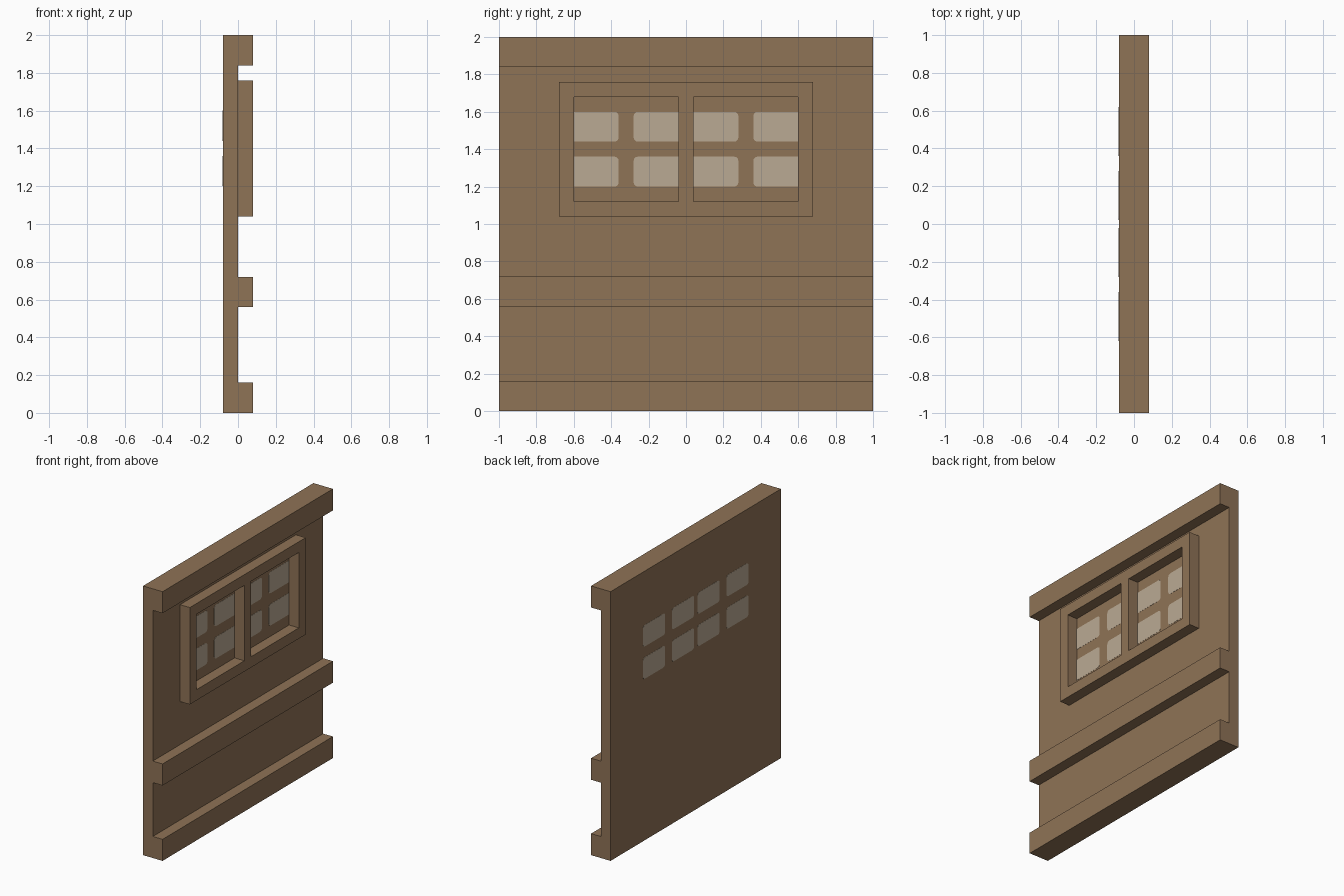
import bpy, bmesh, math
from mathutils import Vector

cube = bpy.data.objects.get("Cube")
if cube:
    bpy.data.objects.remove(cube, do_unlink=True)


def material(name, rgb):
    # sRGB bytes to linear
    lin = [((c / 255 + 0.055) / 1.055) ** 2.4 for c in rgb] + [1]
    m = bpy.data.materials.new(name)
    m.use_nodes = True
    m.diffuse_color = lin
    m.node_tree.nodes["Principled BSDF"].inputs["Base Color"].default_value = lin
    return m


WOOD = material("brown wood", (143, 115, 86))
GLASS = material("pale glass", (186, 170, 148))


def extruded(name, polygons, offset, mat):
    """Flat polygons sharing corners, extruded along one axis into a closed solid."""
    bm = bmesh.new()
    for poly in polygons:
        bm.faces.new([bm.verts.new(p) for p in poly])
    bmesh.ops.remove_doubles(bm, verts=bm.verts[:], dist=1e-5)
    ext = bmesh.ops.extrude_face_region(bm, geom=bm.faces[:], use_keep_orig=True)
    moved = [g for g in ext["geom"] if isinstance(g, bmesh.types.BMVert)]
    bmesh.ops.translate(bm, verts=moved, vec=Vector(offset))
    bmesh.ops.recalc_face_normals(bm, faces=bm.faces[:])
    mesh = bpy.data.meshes.new(name)
    bm.to_mesh(mesh)
    bm.free()
    mesh.materials.append(mat)
    obj = bpy.data.objects.new(name, mesh)
    bpy.context.collection.objects.link(obj)
    return obj


# Wall panel: board with three rails, one section swept along y
BACK, FACE, PROUD = -0.08, 0.0, 0.08
section = [(BACK, 0)]
for low, high in [(0, 0.16), (0.56, 0.72), (1.84, 2.0)]:
    section += [(FACE, low)] if low else []
    section += [(PROUD, low), (PROUD, high)]
    section += [(FACE, high)] if high < 2 else []
section.append((BACK, 2))
extruded("wall_panel", [[(x, -1, z) for x, z in section]], (0, 2, 0), WOOD)

# Window frame: grid of cells with the two openings left out
ys = [-0.68, -0.60, -0.04, 0.04, 0.60, 0.68]
zs = [1.04, 1.12, 1.68, 1.76]
cells = []
for i in range(5):
    for j in range(3):
        if j == 1 and i in (1, 3):
            continue
        cells.append([(FACE, ys[i], zs[j]), (FACE, ys[i + 1], zs[j]),
                      (FACE, ys[i + 1], zs[j + 1]), (FACE, ys[i], zs[j + 1])])
extruded("window_frame", cells, (PROUD - FACE, 0, 0), WOOD)


def rounded(x, y, z, w, h, r, steps=3):
    """Rounded rectangle in the yz plane."""
    pts = []
    for k, (sy, sz) in enumerate([(1, 1), (-1, 1), (-1, -1), (1, -1)]):
        for s in range(steps + 1):
            a = math.pi / 2 * (k + s / steps)
            pts.append((x, y + sy * (w / 2 - r) + r * math.cos(a),
                        z + sz * (h / 2 - r) + r * math.sin(a)))
    return pts


# Glass panes: thin plates on both sides of the board
for side, x in (("front", FACE - 0.002), ("back", BACK - 0.001)):
    panes = [rounded(x, y, z, 0.26, 0.16, 0.022)
             for y in (-0.49, -0.15, 0.15, 0.49) for z in (1.28, 1.52)]
    extruded(side + "_window_panes", panes, (0.003, 0, 0), GLASS)
